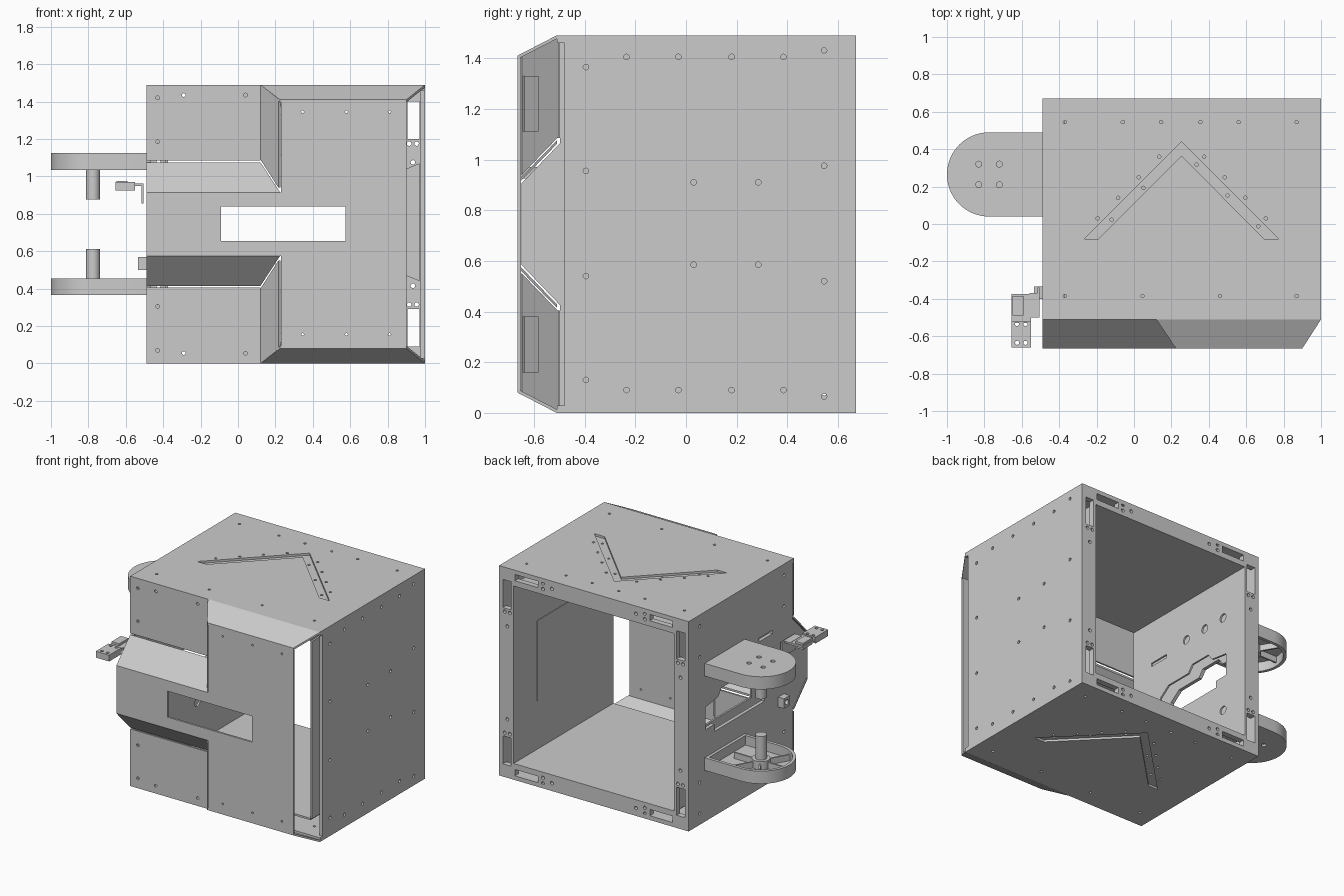
import bpy, bmesh, math
from mathutils import Vector, Matrix

cube = bpy.data.objects.get("Cube")
if cube:
    bpy.data.objects.remove(cube)

grey = bpy.data.materials.new("plain grey")
grey.use_nodes = True
COLOUR = (0.6, 0.6, 0.6, 1)
grey.diffuse_color = COLOUR
grey.node_tree.nodes["Principled BSDF"].inputs["Base Color"].default_value = COLOUR

# Main dimensions
LEFT, RIGHT, BACK, REAR, FRONT, TOP = -0.49, 1.0, 0.67, -0.51, -0.665, 1.49
MID_X, MID_Z = (LEFT + RIGHT) / 2, TOP / 2


def finish(name, bm):
    bmesh.ops.recalc_face_normals(bm, faces=bm.faces)
    mesh = bpy.data.meshes.new(name)
    bm.to_mesh(mesh)
    bm.free()
    mesh.materials.append(grey)
    obj = bpy.data.objects.new(name, mesh)
    bpy.context.collection.objects.link(obj)
    return obj


def sheet(name, points, push):
    """Flat outline pushed into a solid plate."""
    bm = bmesh.new()
    face = bm.faces.new([bm.verts.new(p) for p in points])
    out = bmesh.ops.extrude_face_region(bm, geom=[face])
    verts = [g for g in out["geom"] if isinstance(g, bmesh.types.BMVert)]
    bmesh.ops.translate(bm, verts=verts, vec=push)
    return finish(name, bm)


def box(name, x, y, z):
    pts = [(x[0], y[0], z[0]), (x[1], y[0], z[0]), (x[1], y[1], z[0]), (x[0], y[1], z[0])]
    return sheet(name, pts, (0, 0, z[1] - z[0]))


def rods(name, centres, axis, radius, depth, sides=16):
    """Disjoint cylinders along one axis, in one mesh."""
    bm = bmesh.new()
    turn = Vector((0, 0, 1)).rotation_difference(Vector(axis)).to_matrix().to_4x4()
    for c in centres:
        bmesh.ops.create_cone(bm, cap_ends=True, segments=sides, radius1=radius,
                              radius2=radius, depth=depth, matrix=Matrix.Translation(c) @ turn)
    return finish(name, bm)


def cut(obj, cutter):
    mod = obj.modifiers.new("cut", "BOOLEAN")
    mod.operation, mod.solver, mod.object = "DIFFERENCE", "EXACT", cutter
    cutter.hide_render = True
    graph = bpy.context.evaluated_depsgraph_get()
    obj.data = bpy.data.meshes.new_from_object(obj.evaluated_get(graph))
    obj.modifiers.clear()
    bpy.data.objects.remove(cutter)


def flip(points):
    return [(x, y, TOP - z) for x, y, z in points]


# Roof and floor with chevron recess and screw holes
chevron = [(-0.265, -0.08), (0.255, 0.44), (0.775, -0.08), (0.695, -0.08), (0.255, 0.365), (-0.19, -0.08)]
screws = [(x, 0.545) for x in (-0.37, -0.06, 0.145, 0.355, 0.56, 0.87)]
screws += [(x, -0.385) for x in (-0.37, 0.045, 0.46, 0.87)]
screws += [(0.255 + s * (0.12 + 0.11 * k), 0.36 - 0.11 * k) for k in range(4) for s in (-1, 1)]
screws += [(0.255 + s, 0.398 - abs(s)) for s in (-0.375, -0.205, 0.08, 0.245, 0.41)]
for name, level, inward in (("roof", TOP, -1), ("floor", 0, 1)):
    plate = sheet(name, [(LEFT, REAR, level), (RIGHT, REAR, level), (RIGHT, BACK, level), (LEFT, BACK, level)],
                  (0, 0, inward * 0.03))
    cut(plate, sheet("cutter", [(x, y, level - inward * 0.02) for x, y in chevron], (0, 0, inward * 0.035)))
    cut(plate, rods("cutter", [(x, y, level) for x, y in screws], (0, 0, 1), 0.009, 0.1))

# Right-hand outer wall
wall = box("right_wall", (RIGHT - 0.025, RIGHT), (-0.48, BACK), (0, TOP))
holes = [(y, z) for y in (-0.235, -0.03, 0.18, 0.385) for z in (0.09, 1.405)]
holes += [(y, z) for y in (0.03, 0.285) for z in (0.585, 0.91)]
holes += [(-0.395, z) for z in (0.13, 0.54, 0.955, 1.365)]
holes += [(0.545, z) for z in (0.065, 0.52, 0.975, 1.43)]
cut(wall, rods("cutter", [(RIGHT, y, z) for y, z in holes], (1, 0, 0), 0.011, 0.1))

# Hinge-side outer wall with its nose, cutout and slots
side = [(BACK, 0), (BACK, TOP), (-0.497, TOP), (-0.497, 1.065), (-0.65, 0.905),
        (-0.65, 0.585), (-0.497, 0.425), (-0.497, 0)]
wall = sheet("hinge_wall", [(LEFT, y, z) for y, z in side], (0.025, 0, 0))
opening = [(-0.18, 0.6), (0.38, 0.6), (0.38, 0.65), (0.48, 0.65), (0.48, 0.81), (0.34, 0.83), (0.3, 0.88),
           (0.14, 0.88), (0.1, 0.83), (-0.1, 0.83), (-0.18, 0.77)]


def pierce(plate):
    cut(plate, sheet("cutter", [(LEFT - 0.1, y, z) for y, z in opening], (0.3, 0, 0)))
    cut(plate, box("cutter", (LEFT - 0.1, LEFT + 0.2), (-0.27, -0.12), (1.045, 1.07)))


pierce(wall)
small = [(LEFT, y, z) for y in (-0.4, 0.545) for z in (0.08, 0.3, 1.19, 1.41)]
cut(wall, rods("cutter", small, (1, 0, 0), 0.011, 0.1))

# Inner liner, flush with the back opening, leaving hollow walls
W, T, EDGE = 0.115, 0.013, -0.45
X0, X1, Z0, Z1 = LEFT + W, RIGHT - W, W, TOP - W
box("liner_ceiling", (X0, X1), (EDGE, BACK - 0.002), (Z1, Z1 + T))
box("liner_floor", (X0, X1), (EDGE, BACK - 0.002), (Z0 - T, Z0))
box("liner_right", (X1, X1 + T), (EDGE, BACK - 0.002), (Z0, Z1))
liner = box("liner_hinge_side", (X0 - T, X0), (EDGE, BACK - 0.002), (Z0, Z1))
pierce(liner)
big = [(X0, y, z) for y, z in ((0.08, 1.09), (0.265, 1.09), (0.45, 1.09), (0.45, 0.4), (0.08, 0.4))]
cut(liner, rods("cutter", big, (1, 0, 0), 0.03, 0.1))
box("liner_cover", (X1 - 0.004, X1), (-0.06, 0.41), (0.46, 1.03))
sheet("cover_housing", [(0.97, -0.06, 0.44), (X1 + T, -0.06, 0.47), (X1 + T, -0.06, 1.04), (0.97, -0.06, 1.07)],
      (0, 0.47, 0))

# Back frame with corner slots and holes
frame = box("back_frame", (LEFT, RIGHT), (BACK - 0.04, BACK), (0, TOP))
cut(frame, box("cutter", (X0, X1), (0, 1), (Z0, Z1)))


def span(mid, sign, a, b):
    return sorted((mid + sign * a, mid + sign * b))


for sx in (-1, 1):
    for sz in (-1, 1):
        cut(frame, box("cutter", span(MID_X, sx, 0.65, 0.715), (0, 1), span(MID_Z, sz, 0.455, 0.655)))
        cut(frame, box("cutter", span(MID_X, sx, 0.44, 0.62), (0, 1), span(MID_Z, sz, 0.67, 0.715)))
spots = [(MID_X + sx * a, BACK, MID_Z + sz * b) for sx in (-1, 1) for sz in (-1, 1)
         for a, b in ((0.68, 0.33), (0.66, 0.43), (0.7, 0.43), (0.33, 0.69), (0.4, 0.67), (0.4, 0.71))]
cut(frame, rods("cutter", spots, (0, 1, 0), 0.012, 0.3))

# Raised front panel with window
outline = [(LEFT, 0.915), (0.23, 0.915), (0.23, 1.41), (0.9, 1.41), (0.9, 0.08),
           (0.23, 0.08), (0.23, 0.575), (LEFT, 0.575)]
panel = sheet("front_panel", [(x, FRONT, z) for x, z in outline], (0, 0.014, 0))
cut(panel, box("cutter", (-0.09, 0.575), (-1, 0), (0.655, 0.84)))
dots = [(x, FRONT, z) for x in (0.345, 0.58, 0.81) for z in (0.155, 1.345)]
cut(panel, rods("cutter", dots, (0, 1, 0), 0.007, 0.1))

# Bent sheets, repeated above and below the middle
roof_slope = [(0.12, REAR, TOP), (RIGHT, REAR, TOP), (0.9, FRONT, 1.41), (0.225, FRONT, 1.41)]
nose_slope = [(LEFT, REAR, 1.075), (0.12, REAR, 1.075), (0.225, FRONT, 0.915), (LEFT, FRONT, 0.915)]
step_wall = [(0.12, REAR, TOP), (0.216, -0.655, 1.415), (0.216, -0.655, 0.94), (0.12, REAR, 1.09)]
step_plate = [(0.176, -0.595, 1.11), (0.176, -0.595, 1.33), (0.212, -0.65, 1.33), (0.212, -0.65, 1.11)]
low_panel = [(LEFT, REAR, 1.085), (0.12, REAR, 1.085), (0.12, REAR, TOP), (LEFT, REAR, TOP)]
for label, place, d in (("upper", list, -1), ("lower", flip, 1)):
    sheet(label + "_slope", place(roof_slope), (0, 0, d * 0.014))
    sheet(label + "_nose_slope", place(nose_slope), (0, 0, d * 0.014))
    sheet(label + "_step_wall", place(step_wall), (0.01, 0.007, 0))
    sheet(label + "_step_plate", place(step_plate), (0.018, 0.012, 0))
    cover = sheet(label + "_side_panel", place(low_panel), (0, 0.012, 0))
    marks = place([(x, REAR, z) for x, z in ((-0.43, 1.42), (-0.29, 1.435), (0.04, 1.435), (-0.43, 1.185))])
    cut(cover, rods("cutter", marks, (0, 1, 0), 0.01, 0.1))


# Hinge arms: rounded trays facing each other, with hub, ribs and pin
CX, CY, R = -0.775, 0.265, 0.225


def arm_outline(radius, end, z):
    arc = [math.pi / 2 + math.pi * i / 32 for i in range(33)]
    pts = [(CX + radius * math.cos(a), CY + radius * math.sin(a), z) for a in arc]
    return pts + [(end, CY - radius, z), (end, CY + radius, z)]


round_parts = []
for label, place, d in (("upper", list, -1), ("lower", flip, 1)):
    arm = sheet(label + "_arm", place(arm_outline(R, LEFT, 1.125)), (0, 0, d * 0.09))
    cut(arm, sheet("cutter", place(arm_outline(R - 0.022, LEFT - 0.02, 1.103)), (0, 0, d * 0.1)))
    bolts = [(CX + sx * 0.055, CY + sy * 0.055, 1.13) for sx in (-1, 1) for sy in (-1, 1)]
    cut(arm, rods("cutter", place(bolts), (0, 0, 1), 0.016, 0.04))
    hub = rods(label + "_hub", place([(CX, CY, 1.075)]), (0, 0, 1), 0.06, 0.06, 32)
    pin = rods(label + "_pin", place([(CX, CY, 0.99)]), (0, 0, 1), 0.037, 0.225, 32)
    round_parts += [arm, hub, pin]
    for i in range(6):
        a = math.pi / 3 * i
        u, v = Vector((math.cos(a), math.sin(a), 0)), Vector((-math.sin(a), math.cos(a), 0)) * 0.006
        c = Vector((CX, CY, 1.105))
        rib = [c + u * 0.05 + v, c + u * 0.21 + v, c + u * 0.21 - v, c + u * 0.05 - v]
        sheet(label + "_rib", place([tuple(p) for p in rib]), (0, 0, d * 0.045))

# Sensor bracket and latch beside the nose
block = box("bracket_block", (-0.655, -0.55), (-0.66, -0.52), (0.925, 0.97))
pegs = [(x, y, 0.95) for x in (-0.625, -0.58) for y in (-0.635, -0.535)]
cut(block, rods("cutter", pegs, (0, 0, 1), 0.011, 0.2))
box("bracket_rear_block", (-0.65, -0.59), (-0.49, -0.385), (0.93, 0.975))
box("bracket_bridge", (-0.655, -0.55), (-0.53, -0.375), (0.945, 0.96))
box("bracket_arm", (-0.56, -0.505), (-0.5, -0.37), (0.95, 0.962))
box("bracket_leg", (-0.515, -0.505), (-0.5, -0.34), (0.855, 0.962))
latch = box("latch", (-0.535, LEFT), (-0.4, -0.335), (0.5, 0.57))
cut(latch, rods("cutter", [(-0.51, -0.367, 0.535)], (1, 0, 0), 0.018, 0.2))

# Smooth the round parts, keeping hard edges
bpy.ops.object.select_all(action="DESELECT")
for part in round_parts:
    part.select_set(True)
bpy.context.view_layer.objects.active = round_parts[0]
bpy.ops.object.shade_smooth_by_angle()
